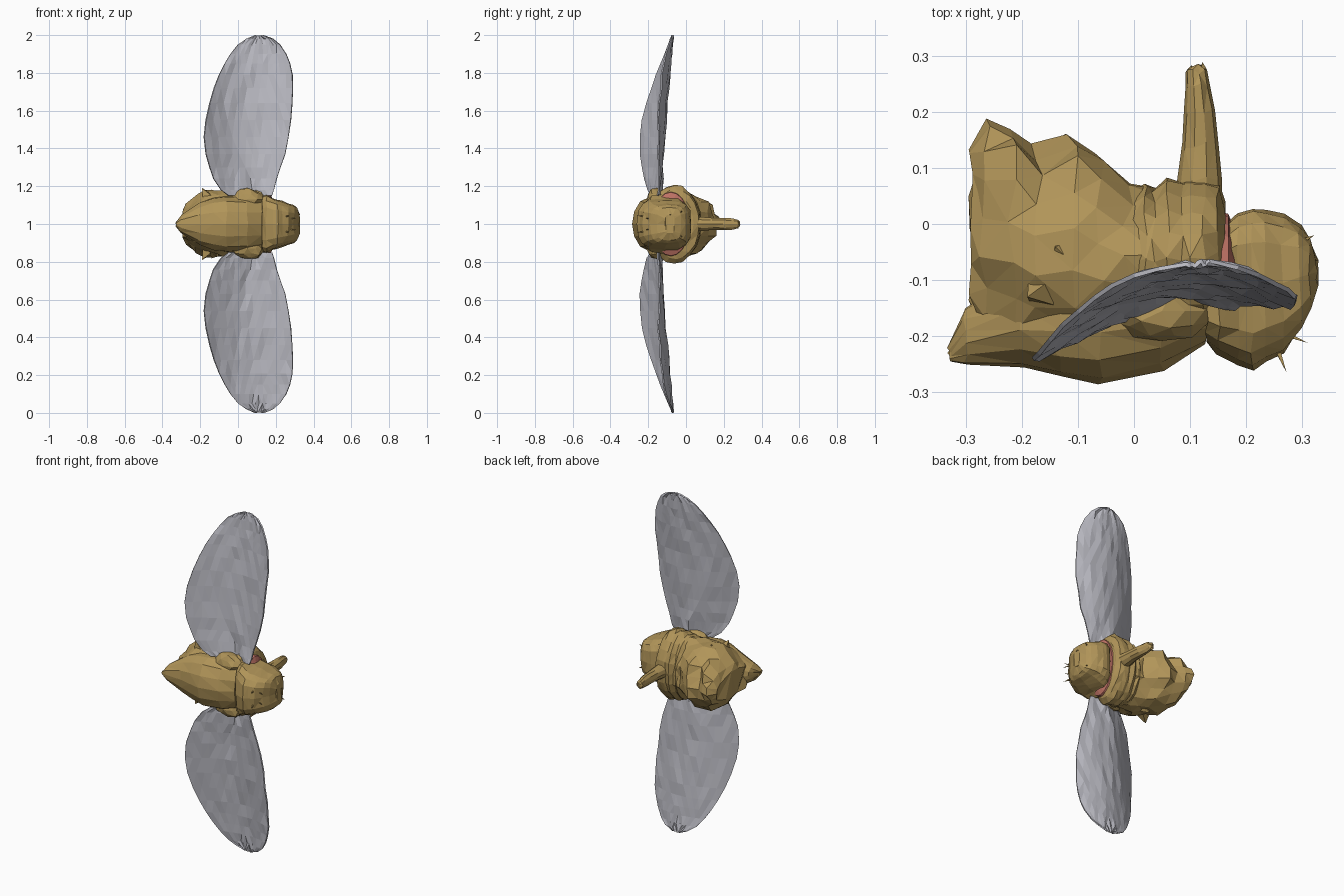
import bpy, bmesh, math, random
from mathutils import Vector

if "Cube" in bpy.data.objects:
    bpy.data.objects.remove(bpy.data.objects["Cube"])

random.seed(4)


def material(name, rgb):
    m = bpy.data.materials.new(name)
    m.diffuse_color = (*rgb, 1)
    m.use_nodes = True
    m.node_tree.nodes["Principled BSDF"].inputs["Base Color"].default_value = m.diffuse_color
    return m


BROWN = material("ochre", (0.44, 0.3, 0.1))
RED = material("dull_red", (0.52, 0.17, 0.13))
WING = material("wing_grey", (0.5, 0.5, 0.55))


def finish(bm, name, mat):
    bmesh.ops.recalc_face_normals(bm, faces=bm.faces)
    me = bpy.data.meshes.new(name)
    bm.to_mesh(me)
    bm.free()
    me.materials.append(mat)
    ob = bpy.data.objects.new(name, me)
    bpy.context.collection.objects.link(ob)
    return ob


def loft(name, rings, mat, axis="x", sides=18, power=1.0, jitter=0.0):
    """Capped tube. x rings: (x, ymin, ymax, half_z); y rings: (y, xmin, xmax, half_z)."""
    bm = bmesh.new()
    loops = []
    for p, lo, hi, hz in rings:
        loop = []
        for i in range(sides):
            a = 2 * math.pi * i / sides
            c, s = math.cos(a), math.sin(a)
            c = math.copysign(abs(c) ** power, c)
            s = math.copysign(abs(s) ** power, s)
            k = 1 + random.uniform(-jitter, jitter)
            u = (lo + hi) / 2 + k * c * (hi - lo) / 2
            q = p + random.uniform(-jitter, jitter) * 0.15
            z = 1 + k * s * hz
            loop.append(bm.verts.new((q, u, z) if axis == "x" else (u, q, z)))
        loops.append(loop)
    for a, b in zip(loops, loops[1:]):
        for i in range(sides):
            j = (i + 1) % sides
            bm.faces.new((a[i], a[j], b[j], b[i]))
    bm.faces.new(loops[0])
    bm.faces.new(loops[-1])
    bmesh.ops.triangulate(bm, faces=bm.faces)
    return finish(bm, name, mat)


# Body: ragged abdomen with a smoother pointed shell along its front
loft("abdomen", [(-.285, -.22, .14, .075), (-.265, -.22, .175, .105), (-.22, -.24, .18, .15),
                 (-.175, -.25, .138, .17), (-.11, -.25, .16, .172), (-.06, -.25, .115, .172),
                 (-.01, -.24, .07, .175), (.04, -.22, .06, .175)], BROWN, jitter=.08)
loft("abdomen_shell", [(-.33, -.245, -.22, .01), (-.3, -.252, -.15, .05), (-.2, -.258, -.08, .115),
                       (-.13, -.275, -.06, .14), (-.06, -.285, -.05, .15), (.05, -.26, -.05, .145),
                       (.125, -.215, -.05, .135)], BROWN, sides=14, jitter=.03)
loft("thorax", [(-.01, -.19, .055, .17), (.02, -.2, .075, .185), (.035, -.2, .065, .188),
                (.06, -.205, .085, .2), (.085, -.205, .075, .2), (.1, -.2, .08, .207),
                (.125, -.2, .075, .207), (.15, -.17, .07, .185), (.16, -.14, .04, .15)],
     BROWN, sides=20, jitter=.025)

# Neck collar and boxy head
loft("neck_collar", [(.13, -.17, .025, .165), (.145, -.18, .025, .172),
                     (.168, -.18, .018, .168), (.18, -.17, -.01, .14)], RED, sides=20)
loft("head", [(.13, -.21, -.04, .15), (.15, -.23, -.01, .155), (.185, -.25, .022, .138),
              (.21, -.258, .028, .128), (.235, -.245, .028, .122), (.265, -.228, .018, .11),
              (.295, -.19, .0, .1), (.312, -.155, -.025, .088), (.326, -.11, -.06, .05)],
     BROWN, sides=16, power=.6, jitter=.025)

# Proboscis
loft("proboscis", [(-.02, .07, .16, .04), (.08, .076, .157, .038), (.14, .085, .151, .033),
                   (.2, .09, .144, .034), (.25, .092, .134, .031), (.272, .091, .13, .024),
                   (.283, .1, .122, .012)], BROWN, axis="y", sides=10, jitter=.04)

# Small ragged tips on abdomen and head
bm = bmesh.new()
for base, tip, r in [((-.17, -.12, .155), (-.19, -.13, .19), .035),
                     ((-.13, -.05, .16), (-.14, -.04, .182), .035),
                     ((.25, -.21, .04), (.272, -.265, .045), .01),
                     ((.28, -.2, .03), (.31, -.212, .03), .006),
                     ((.3, -.03, .06), (.322, -.02, .07), .008)]:
    for s in (1, -1):
        b = Vector((base[0], base[1], 1 + s * base[2]))
        t = Vector((tip[0], tip[1], 1 + s * tip[2]))
        d = (t - b).normalized()
        e = d.orthogonal().normalized()
        f = d.cross(e)
        ring = [bm.verts.new(b - d * .01 + r * (e * math.cos(a) + f * math.sin(a)))
                for a in (0, 1.57, 3.14, 4.71)]
        top = bm.verts.new(t)
        for i in range(4):
            bm.faces.new((ring[i], ring[(i + 1) % 4], top))
        bm.faces.new(ring)
finish(bm, "ragged_tips", BROWN)

# Wings: outline rows (height above centre, left x, right x), bowed across the span
ROWS = [(.15, -.05, .18), (.18, -.09, .19), (.24, -.13, .205), (.3, -.15, .225), (.37, -.17, .25),
        (.46, -.18, .267), (.55, -.17, .28), (.64, -.15, .287), (.72, -.127, .29), (.79, -.1, .288),
        (.85, -.07, .275), (.9, -.04, .255), (.95, .0, .222), (.98, .045, .185), (.998, .09, .135)]
COLS = 12
for name, side in (("upper_wing", 1), ("lower_wing", -1)):
    bm = bmesh.new()
    grid = []
    for h, x0, x1 in ROWS:
        row = []
        for i in range(COLS + 1):
            x = x0 + (x1 - x0) * i / COLS
            y = -.07 - .085 * (1 - h) - 1.42 * (x - .12) ** 2
            fold = .085 - .3 * (h - .17)
            y += .022 * max(0, 1 - abs(x - fold) / .05) * max(0, 1 - h / .6)
            y += random.uniform(-.005, .005)
            row.append(bm.verts.new((x, y, 1 + side * h)))
        grid.append(row)
    for a, b in zip(grid, grid[1:]):
        for i in range(COLS):
            bm.faces.new((a[i], a[i + 1], b[i + 1], b[i]))
    bmesh.ops.triangulate(bm, faces=bm.faces)
    ob = finish(bm, name, WING)
    mod = ob.modifiers.new("thickness", "SOLIDIFY")
    mod.thickness = .008
    mod.offset = 0

    # Lumpy brown shoulder joining wing to thorax
    bm = bmesh.new()
    bmesh.ops.create_icosphere(bm, subdivisions=2, radius=1)
    for v in bm.verts:
        k = random.uniform(.88, 1.1)
        v.co = Vector((.05 + v.co.x * .085 * k, -.155 + v.co.y * .055 * k,
                       1 + side * (.13 + v.co.z * .06 * k)))
    finish(bm, name + "_shoulder", BROWN)
